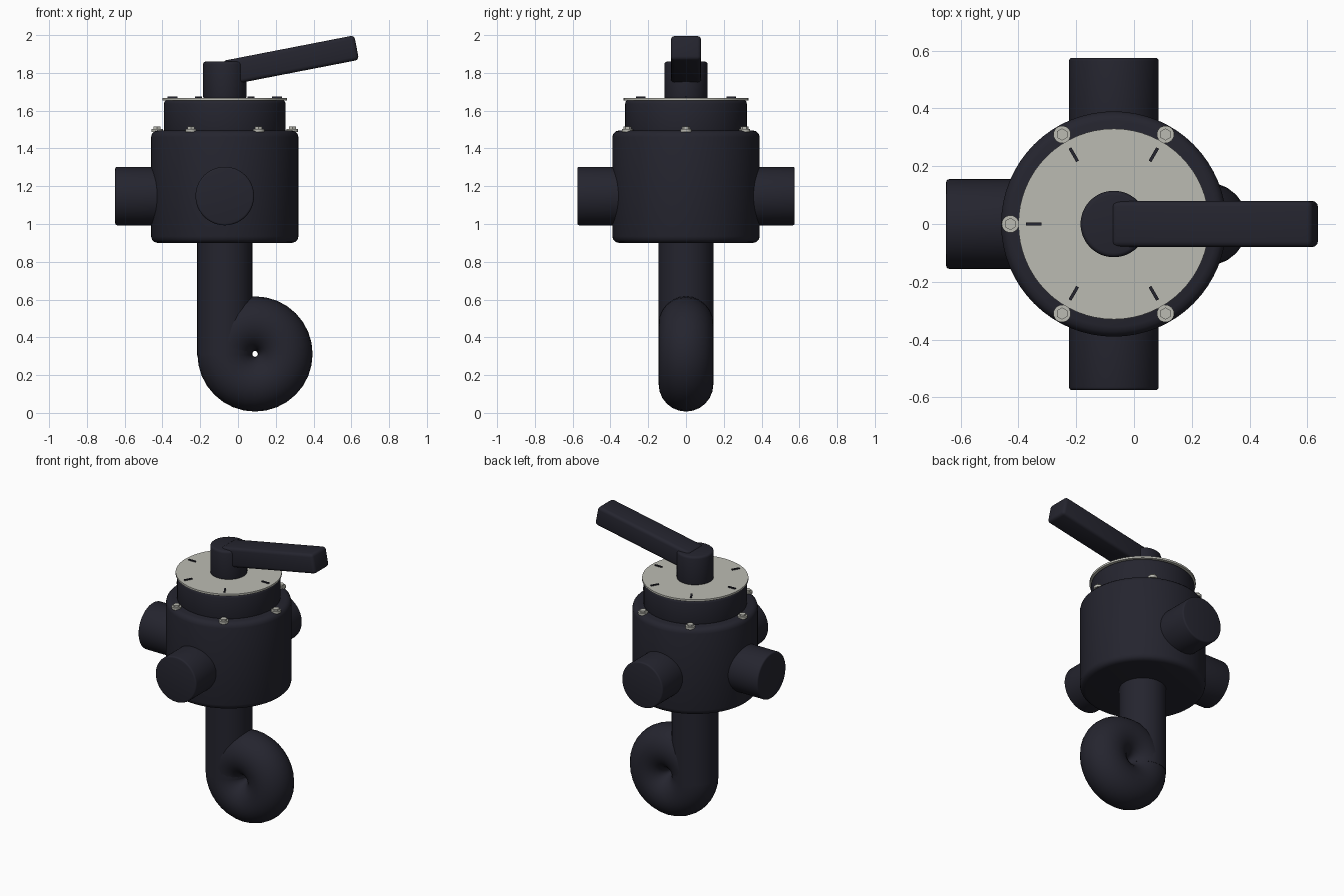
import bpy, bmesh
from math import radians, cos, sin, pi, tau
from mathutils import Matrix, Vector

if "Cube" in bpy.data.objects:
    bpy.data.objects.remove(bpy.data.objects["Cube"], do_unlink=True)

AXIS = -0.07  # x of the valve's vertical axis


def material(name, rgb):
    m = bpy.data.materials.new(name)
    m.use_nodes = True
    m.diffuse_color = (*rgb, 1)
    m.node_tree.nodes["Principled BSDF"].inputs["Base Color"].default_value = (*rgb, 1)
    return m


DARK = material("dark plastic", (0.018, 0.018, 0.028))
PALE = material("pale metal", (0.5, 0.5, 0.45))


def finish(name, bm, mat, bevel=0.0, matrix=Matrix()):
    """Round the hard edges, place the mesh and shade it."""
    if bevel:
        sharp = [e for e in bm.edges if e.calc_face_angle(0) > 1]
        bmesh.ops.bevel(bm, geom=sharp, offset=bevel, segments=3, profile=0.5, affect='EDGES')
    bm.transform(matrix)
    bmesh.ops.recalc_face_normals(bm, faces=bm.faces)
    mesh = bpy.data.meshes.new(name)
    bm.to_mesh(mesh)
    bm.free()
    mesh.materials.append(mat)
    obj = bpy.data.objects.new(name, mesh)
    bpy.context.collection.objects.link(obj)
    bpy.ops.object.select_all(action='DESELECT')
    obj.select_set(True)
    bpy.context.view_layer.objects.active = obj
    bpy.ops.object.shade_smooth_by_angle(angle=radians(35))
    return obj


def cylinder(name, radius, start, end, mat=DARK, bevel=0.0, sides=64):
    """Cylinder between two points."""
    start, end = Vector(start), Vector(end)
    bm = bmesh.new()
    bmesh.ops.create_cone(bm, cap_ends=True, segments=sides, radius1=radius,
                          radius2=radius, depth=(end - start).length)
    turn = (end - start).to_track_quat('Z', 'Y').to_matrix().to_4x4()
    return finish(name, bm, mat, bevel, Matrix.Translation((start + end) / 2) @ turn)


def upright(name, radius, low, high, x=AXIS, y=0, **options):
    return cylinder(name, radius, (x, y, low), (x, y, high), **options)


def box(name, size, matrix, mat=DARK, bevel=0.0):
    bm = bmesh.new()
    bmesh.ops.create_cube(bm, size=1, matrix=Matrix.Diagonal((*size, 1)))
    return finish(name, bm, mat, bevel, matrix)


# Valve body, lid, dial and knob
upright("valve_body", 0.39, 0.9, 1.495, bevel=0.035)
upright("lid", 0.322, 1.48, 1.657, bevel=0.02)
upright("dial_plate", 0.33, 1.655, 1.668, mat=PALE)
upright("knob", 0.115, 1.66, 1.86, bevel=0.015)

# Side ports
HUB = Vector((AXIS, 0, 1.148))
for name, reach in (("front_port", (0, -0.575, 0)), ("back_port", (0, 0.575, 0)),
                    ("right_port", (-0.58, 0, 0))):
    direction = Vector(reach)
    cylinder(name, 0.155, HUB + direction * 0.4, HUB + direction, bevel=0.01)

# Lever rising from the knob
tilt = Matrix.Rotation(radians(-11), 4, 'Y')
box("lever", (0.71, 0.16, 0.132),
    Matrix.Translation((0.628, 0, 1.934)) @ tilt @ Matrix.Translation((-0.355, 0, 0)),
    bevel=0.02)

# Dial marks and lid bolts
for i in range(6):
    a = i * tau / 6
    turn = Matrix.Translation((AXIS, 0, 1.67)) @ Matrix.Rotation(a, 4, 'Z')
    box(f"dial_mark_{i + 1}", (0.053, 0.011, 0.009),
        turn @ Matrix.Translation((0.277, 0, 0)))
    x, y = AXIS + 0.358 * cos(a), 0.358 * sin(a)
    upright(f"bolt_flange_{i + 1}", 0.03, 1.488, 1.504, x, y, mat=PALE, sides=24)
    upright(f"bolt_head_{i + 1}", 0.021, 1.5, 1.515, x, y, mat=PALE, sides=6)

# Drain pipe and its curled end
upright("drain_pipe", 0.146, 0.305, 0.92)
bm = bmesh.new()
RING, TUBE = 32, 24
rings = []
for i in range(RING):
    a = i * tau / RING
    rings.append([bm.verts.new(((0.16 + 0.145 * cos(b)) * cos(a), 0.145 * sin(b),
                                (0.16 + 0.145 * cos(b)) * sin(a)))
                  for b in (j * tau / TUBE for j in range(TUBE))])
for i in range(RING):
    here, there = rings[i], rings[(i + 1) % RING]
    for j in range(TUBE):
        k = (j + 1) % TUBE
        bm.faces.new((here[j], here[k], there[k], there[j]))
finish("pipe_curl", bm, DARK, matrix=Matrix.Translation((0.09, 0, 0.312)))
